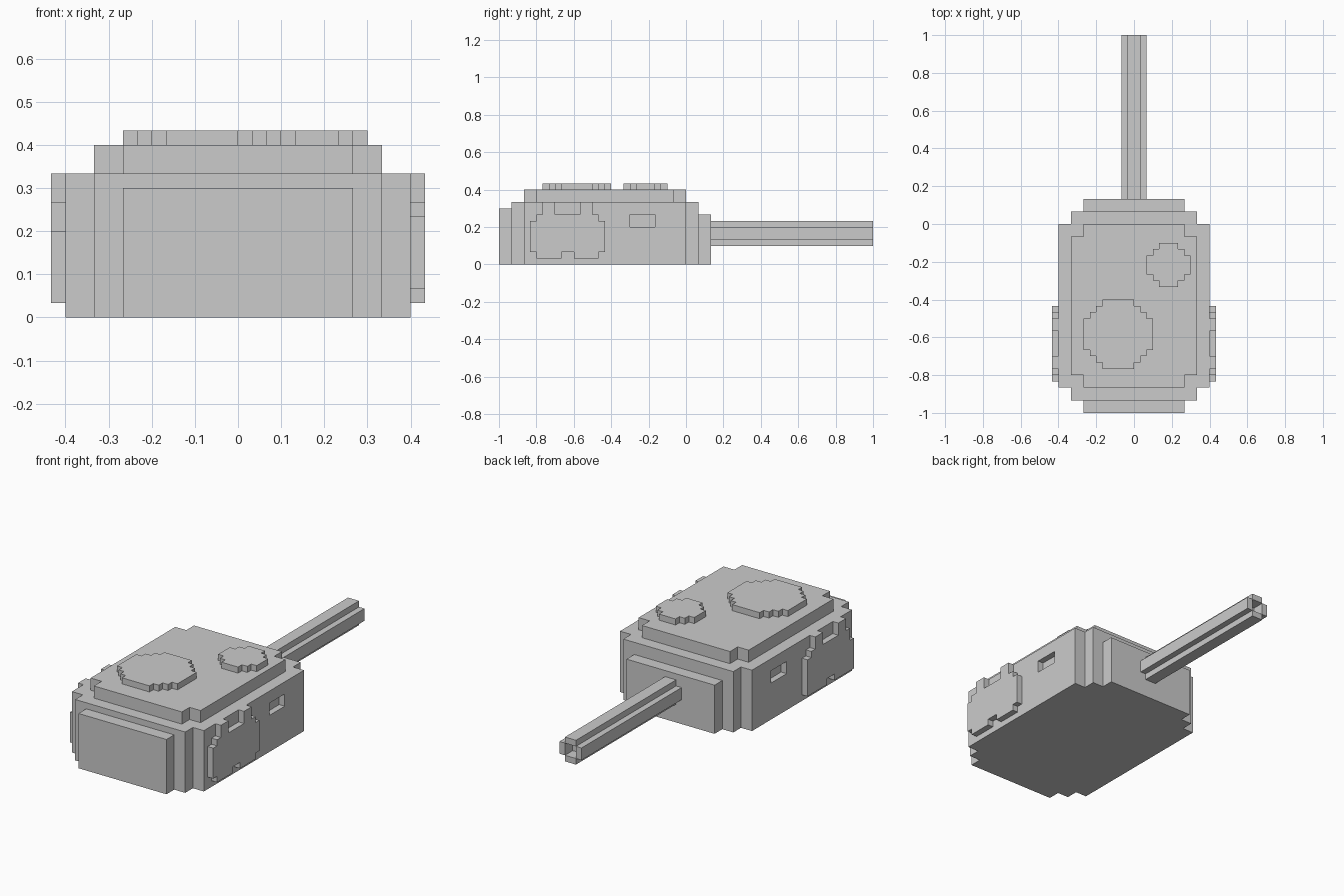
import bpy, bmesh

if "Cube" in bpy.data.objects:
    bpy.data.objects.remove(bpy.data.objects["Cube"])

U = 1 / 30  # one block of the stepped grid


def prism(name, outline, axis, lo, hi):
    """Extrude a flat outline along an axis, all in block units."""
    place = {'x': lambda a, b, d: (d, a, b),
             'y': lambda a, b, d: (a, d, b),
             'z': lambda a, b, d: (a, b, d)}[axis]
    bm = bmesh.new()
    rings = [[bm.verts.new([c * U for c in place(a, b, d)]) for a, b in outline]
             for d in (lo, hi)]
    for ring in rings:
        bm.faces.new(ring)
    n = len(outline)
    for i in range(n):
        j = (i + 1) % n
        bm.faces.new((rings[0][i], rings[0][j], rings[1][j], rings[1][i]))
    bmesh.ops.recalc_face_normals(bm, faces=bm.faces)
    me = bpy.data.meshes.new(name)
    bm.to_mesh(me)
    bm.free()
    ob = bpy.data.objects.new(name, me)
    bpy.context.collection.objects.link(ob)
    return ob


def rect(a0, a1, b0, b1):
    return [(a0, b0), (a1, b0), (a1, b1), (a0, b1)]


def stepped(ca, cb, quad):
    """Mirror one stepped corner into a full outline around a centre."""
    pts = (quad + [(-a, b) for a, b in reversed(quad)]
           + [(-a, -b) for a, b in quad] + [(a, -b) for a, b in reversed(quad)])
    return [(ca + a, cb + b) for a, b in pts]


def disc_corner(half, flat):
    """Staircase corner of a blocky disc."""
    pts = [(half, flat)]
    while pts[-1][1] < half:
        a, b = pts[-1]
        pts += [(a - 1, b), (a - 1, b + 1)]
    return pts


def cut(target, cutter):
    cutter.hide_render = True
    mod = target.modifiers.new("cut", 'BOOLEAN')
    mod.operation = 'DIFFERENCE'
    mod.solver = 'EXACT'
    mod.object = cutter
    bpy.context.view_layer.objects.active = target
    bpy.ops.object.modifier_apply(modifier=mod.name)
    bpy.data.objects.remove(cutter)


# Turret hull with a recessed side port on each side
hull = prism("hull", stepped(0, -13, [(12, 13), (10, 13), (10, 15)]), 'z', 0, 10)
for lo, hi in ((11, 13), (-13, -11)):
    cut(hull, prism("port_cutter", rect(-9, -5, 6, 8), 'x', lo, hi))

# Plates on the two ends, and the raised roof
prism("front_plate", rect(-8, 8, 0, 9), 'y', -30, -28)
prism("gun_plate", rect(-8, 8, 0, 8), 'y', 2, 4)
prism("roof", stepped(0, -13, [(10, 11), (8, 11), (8, 13)]), 'z', 10, 12)

# Round hatches
prism("large_hatch", stepped(-2.5, -17.5, disc_corner(5.5, 2.5)), 'z', 12, 13)
prism("small_hatch", stepped(5.5, -6.5, disc_corner(3.5, 1.5)), 'z', 12, 13)

# Gun barrel with hollow muzzle
barrel = prism("barrel", stepped(0, 5, [(2, 1), (1, 1), (1, 2)]), 'y', 4, 30)
bore = prism("bore_cutter", rect(-0.999, 0.999, 4.001, 5.999), 'y', 28, 31)
cut(barrel, bore)

# Side panels: shared notched top and bottom, different worn corners
top = [(-14, 7), (-14, 8), (-15, 8), (-15, 10), (-17, 10), (-17, 8),
       (-21, 8), (-21, 10), (-23, 10), (-23, 8), (-24, 8)]
notch = [(-20, 1), (-20, 2), (-18, 2), (-18, 1)]
prism("right_panel", [(-14, 1), (-14, 2), (-13, 2), (-13, 7)] + top
      + [(-24, 7), (-25, 7), (-25, 2), (-24, 2), (-24, 1)] + notch, 'x', 12, 13)
prism("left_panel", [(-13, 1), (-13, 7)] + top
      + [(-24, 6), (-25, 6), (-25, 1)] + notch, 'x', -13, -12)
